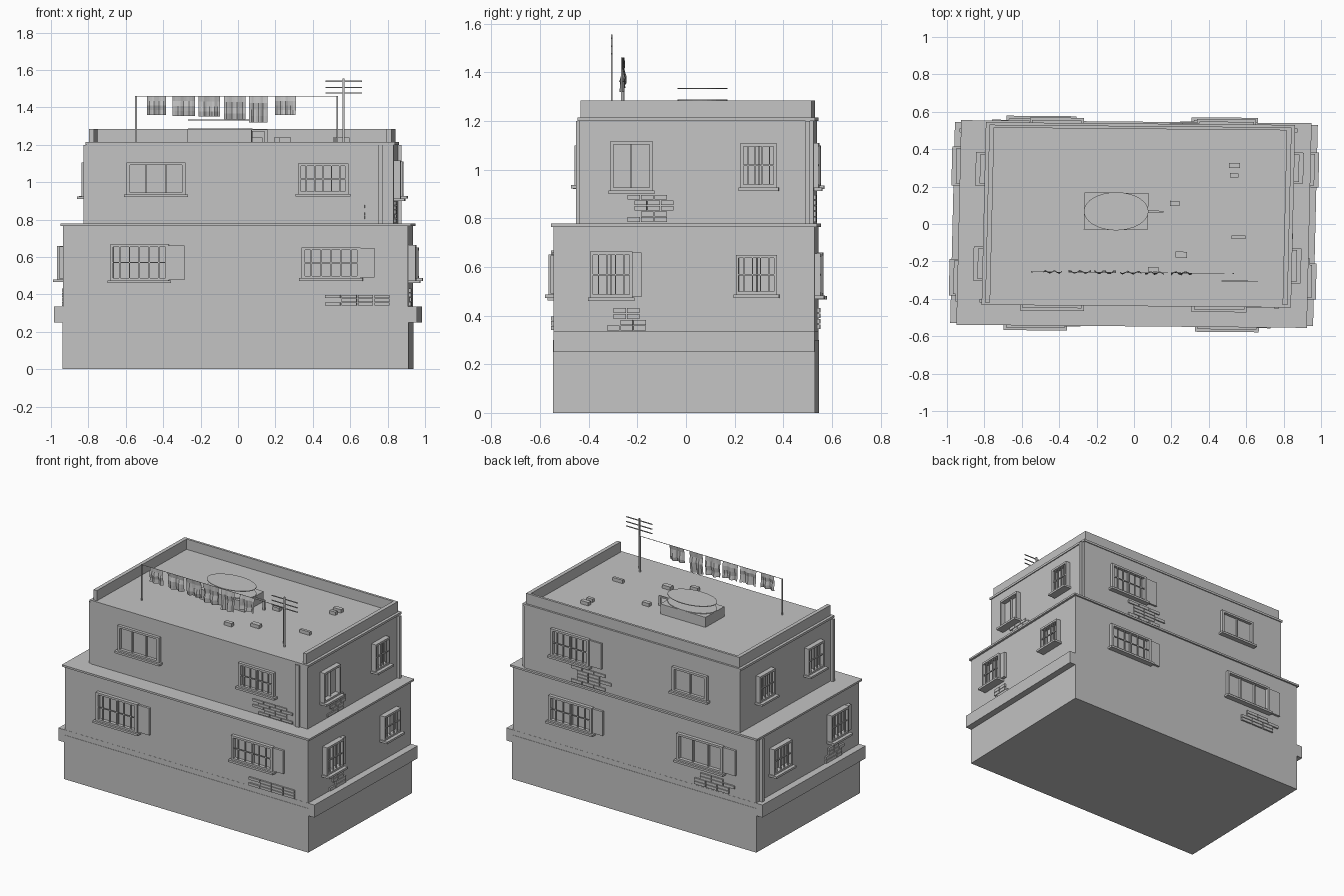
import bpy, bmesh, math, random
from mathutils import Matrix, Vector

random.seed(4)
cube = bpy.data.objects.get("Cube")
if cube:
    bpy.data.objects.remove(cube, do_unlink=True)

grey = bpy.data.materials.new("plaster_grey")
grey.use_nodes = True
COLOUR = (0.55, 0.55, 0.55, 1)
grey.diffuse_color = COLOUR
grey.node_tree.nodes["Principled BSDF"].inputs["Base Color"].default_value = COLOUR

# The whole building stands slightly askew
SX, SY = 0.0235, -0.0088
SKEW = Matrix(((1, SX, 0, 0), (SY, 1, 0, 0), (0, 0, 1, 0), (0, 0, 0, 1)))


def finish(name, bm):
    bm.transform(SKEW)
    mesh = bpy.data.meshes.new(name)
    bm.to_mesh(mesh)
    bm.free()
    mesh.materials.append(grey)
    obj = bpy.data.objects.new(name, mesh)
    bpy.context.collection.objects.link(obj)
    return obj


def add_box(bm, lo, hi):
    lo, hi = Vector(lo), Vector(hi)
    size = hi - lo
    m = Matrix.Translation((lo + hi) / 2) @ Matrix.Diagonal((*[abs(s) for s in size], 1))
    bmesh.ops.create_cube(bm, size=1, matrix=m)


def box(name, lo, hi):
    bm = bmesh.new()
    add_box(bm, lo, hi)
    return finish(name, bm)


def block(name, hx, hy, z0, z1, cx=0, cy=0):
    return box(name, (cx - hx, cy - hy, z0), (cx + hx, cy + hy, z1))


# Storeys, side ledges and slabs
CX, CY = 0.0225, 0.049
HX1, HY1, HX2, HY2 = 0.925, 0.539, 0.82, 0.482
block("base", HX1, HY1, 0, 0.3)
block("side_ledge", 0.97, 0.537, 0.25, 0.335)
block("ground_floor", HX1 - 0.003, HY1 - 0.003, 0.3, 0.765)
block("ground_floor_slab", 0.937, 0.547, 0.765, 0.778)
block("upper_floor", HX2, HY2, 0.77, 1.2, CX, CY)
block("roof_slab", HX2 + 0.007, HY2 + 0.006, 1.2, 1.215, CX, CY)

# Parapet on three sides, open at the front
PX, PY, PT = 0.808, 0.475, 0.026
bm = bmesh.new()
for s in (-1, 1):
    add_box(bm, (CX + s * PX, CY - PY, 1.21), (CX + s * (PX - PT), CY + PY, 1.285))
add_box(bm, (CX - PX + PT, CY + PY - 0.016, 1.21), (CX + PX - PT, CY + PY, 1.285))
finish("parapet", bm)


# Walls: u runs along the wall, d is the distance out from it
class Wall:
    def __init__(self, side, floor):
        self.side = side
        hx, hy, cx, cy = (HX1, HY1, 0, 0) if floor == 1 else (HX2, HY2, CX, CY)
        self.long = side in ("front", "back")
        sign = -1 if side in ("front", "left") else 1
        self.sign = sign
        self.plane = (cy + sign * hy) if self.long else (cx + sign * hx)
        self.shift = -(SX if self.long else SY) * self.plane
        # Parts are stretched along the long direction
        self.rim = 0.018 if self.long else 0.012
        self.deep = 0.02 if self.long else 0.033

    def add(self, bm, u0, u1, d0, d1, z0, z1):
        u0, u1 = u0 + self.shift, u1 + self.shift
        a, b = self.plane + self.sign * d0, self.plane + self.sign * d1
        if self.long:
            add_box(bm, (u0, a, z0), (u1, b, z1))
        else:
            add_box(bm, (a, u0, z0), (b, u1, z1))


def window(side, floor, u0, u1, z0, z1, panes=2, bars=0, shutter=0):
    w = Wall(side, floor)
    name = f"{side}_floor{floor}_window"
    r, d = w.rim, w.deep
    bm = bmesh.new()
    # Frame
    w.add(bm, u0, u0 + r, -0.005, d, z0, z1)
    w.add(bm, u1 - r, u1, -0.005, d, z0, z1)
    w.add(bm, u0 + r, u1 - r, -0.005, d, z1 - 0.014, z1)
    w.add(bm, u0 + r, u1 - r, -0.005, d, z0, z0 + 0.014)
    # Mullions
    for i in range(1, panes):
        u = u0 + (u1 - u0) * i / panes
        w.add(bm, u - r / 4, u + r / 4, -0.005, d * 0.5, z0 + 0.01, z1 - 0.01)
    finish(name + "_frame", bm)
    bm = bmesh.new()
    w.add(bm, u0 - r * 0.7, u1 + r * 0.7, -0.005, d * 1.7, z0 - 0.012, z0 + 0.002)
    finish(name + "_sill", bm)
    # Security bars
    if bars:
        bm = bmesh.new()
        for i in range(1, bars + 1):
            u = u0 + (u1 - u0) * i / (bars + 1)
            w.add(bm, u - r / 5, u + r / 5, d * 0.65, d * 0.9, z0 + 0.01, z1 - 0.01)
        zm = (z0 + z1) / 2
        w.add(bm, u0 + r, u1 - r, d * 0.65, d * 0.9, zm - 0.003, zm + 0.003)
        finish(name + "_bars", bm)
    # Shutter folded open against the wall
    if shutter:
        a, b = (u1, u1 + shutter) if shutter > 0 else (u0 + shutter, u0)
        bm = bmesh.new()
        w.add(bm, a, b, -0.005, d * 0.6, z0 + 0.005, z1 - 0.005)
        finish(name + "_shutter", bm)


window("front", 1, -0.685, -0.37, 0.473, 0.667, 2, 5, 0.085)
window("front", 1, 0.34, 0.655, 0.485, 0.652, 2, 5, 0.075)
window("front", 2, -0.595, -0.28, 0.932, 1.105, 3)
window("front", 2, 0.32, 0.59, 0.935, 1.1, 2, 5)
window("right", 1, -0.395, -0.22, 0.472, 0.664, 2, 4, 0.037)
window("right", 1, 0.205, 0.375, 0.485, 0.65, 2, 4)
window("right", 2, -0.31, -0.138, 0.912, 1.117, 2)
window("right", 2, 0.225, 0.373, 0.925, 1.11, 2, 4)
window("left", 1, 0.215, 0.405, 0.478, 0.655, 2, 4)
window("left", 1, -0.375, -0.195, 0.478, 0.66, 2, 4, -0.04)
window("left", 2, 0.215, 0.375, 0.925, 1.105, 2, 4)
window("left", 2, -0.295, -0.13, 0.922, 1.105, 2, 4)
window("back", 1, 0.32, 0.65, 0.48, 0.655, 2, 5, -0.075)
window("back", 1, -0.67, -0.32, 0.478, 0.66, 3, 0, -0.09)
window("back", 2, 0.35, 0.64, 0.925, 1.11, 2, 5, -0.09)
window("back", 2, -0.545, -0.28, 0.932, 1.1, 2)


# Patches of exposed brick
def bricks(side, floor, u0, u1, z0, z1, rows):
    w = Wall(side, floor)
    bm = bmesh.new()
    step = (z1 - z0) / rows
    length = 0.088 if w.long else 0.055
    for row in range(rows):
        start = u0 + (row % 2) * length / 2 + random.choice((0, length / 2))
        count = max(2, int((u1 - start) / length))
        for k in range(count):
            u = start + k * length
            w.add(bm, u, u + length * 0.93, -0.004, 0.008,
                  z0 + row * step, z0 + (row + 0.85) * step)
    finish(f"{side}_floor{floor}_bricks", bm)


bricks("front", 1, 0.465, 0.82, 0.34, 0.4, 3)
bricks("front", 2, 0.42, 0.74, 0.785, 0.88, 5)
bricks("right", 1, -0.325, -0.135, 0.338, 0.435, 4)
bricks("right", 2, -0.24, -0.035, 0.785, 0.9, 5)
bricks("left", 1, -0.36, -0.16, 0.338, 0.435, 4)
bricks("back", 1, -0.75, -0.42, 0.345, 0.435, 4)
bricks("back", 2, 0.19, 0.52, 0.785, 0.9, 5)


# Corner downpipes
def downpipe(side, floor, u, z0, z1):
    w = Wall(side, floor)
    bm = bmesh.new()
    w.add(bm, u - w.rim * 0.8, u + w.rim * 0.8, -0.004, w.deep * 0.6, z0, z1)
    finish(f"{side}_floor{floor}_downpipe", bm)


downpipe("front", 2, 0.762, 0.778, 1.2)
downpipe("left", 2, -0.41, 0.778, 1.2)
downpipe("right", 2, 0.5, 0.778, 1.2)
downpipe("left", 1, 0.5, 0.335, 0.765)


# Roof tank: plinth, two thin round plates and an outlet pipe
TX, TY = -0.097, 0.067
block("tank_plinth", 0.171, 0.099, 1.21, 1.283, TX, TY)
for name, z in (("tank_lid", 1.333), ("tank_bottom", 1.286)):
    bm = bmesh.new()
    m = Matrix.Translation((TX, TY, z)) @ Matrix.Diagonal((0.173, 0.102, 1, 1))
    bmesh.ops.create_cone(bm, cap_ends=True, segments=32, radius1=1, radius2=1,
                          depth=0.004, matrix=m)
    finish(name, bm)
bm = bmesh.new()
add_box(bm, (0.06, TY - 0.005, 1.272), (0.155, TY + 0.005, 1.282))
add_box(bm, (0.14, TY - 0.005, 1.21), (0.155, TY + 0.005, 1.282))
finish("tank_pipe", bm)

# Loose bricks on the roof
bm = bmesh.new()
for x, y, hx, hy in ((0.53, 0.317, 0.03, 0.014), (0.53, 0.265, 0.022, 0.011),
                     (0.215, 0.112, 0.025, 0.014), (0.56, -0.066, 0.038, 0.009),
                     (0.257, -0.162, 0.031, 0.016), (0.108, -0.242, 0.028, 0.013)):
    add_box(bm, (x - hx, y - hy, 1.21), (x + hx, y + hy, 1.238))
finish("loose_bricks", bm)

# Washing line with hanging cloths
LY = -0.26
bm = bmesh.new()
for x in (-0.54, 0.537):
    add_box(bm, (x - 0.005, LY - 0.003, 1.21), (x + 0.005, LY + 0.003, 1.46))
add_box(bm, (-0.54, LY - 0.001, 1.457), (0.537, LY + 0.001, 1.46))
finish("washing_line", bm)
for i, (x0, x1, low) in enumerate(((-0.48, -0.38, 1.36), (-0.345, -0.225, 1.355),
                                   (-0.205, -0.09, 1.35), (-0.07, 0.045, 1.335),
                                   (0.065, 0.165, 1.32), (0.205, 0.315, 1.36))):
    bm = bmesh.new()
    bmesh.ops.create_grid(bm, x_segments=8, y_segments=4, size=0.5)
    for v in bm.verts:
        s, t = v.co.x + 0.5, v.co.y + 0.5
        wave = 0.009 * (1.2 - t) * math.sin(s * 13 + i) + 0.003 * math.sin(t * 9 + i)
        v.co = (x0 + (x1 - x0) * s, LY + wave, low + (1.459 - low) * t)
    finish(f"cloth_{i + 1}", bm)

# Aerial
AX, AY = 0.572, -0.3
bm = bmesh.new()
add_box(bm, (AX - 0.005, AY - 0.003, 1.21), (AX + 0.005, AY + 0.003, 1.555))
for z in (1.54, 1.507, 1.477):
    add_box(bm, (AX - 0.098, AY - 0.002, z - 0.003), (AX + 0.098, AY + 0.002, z + 0.003))
finish("aerial", bm)
